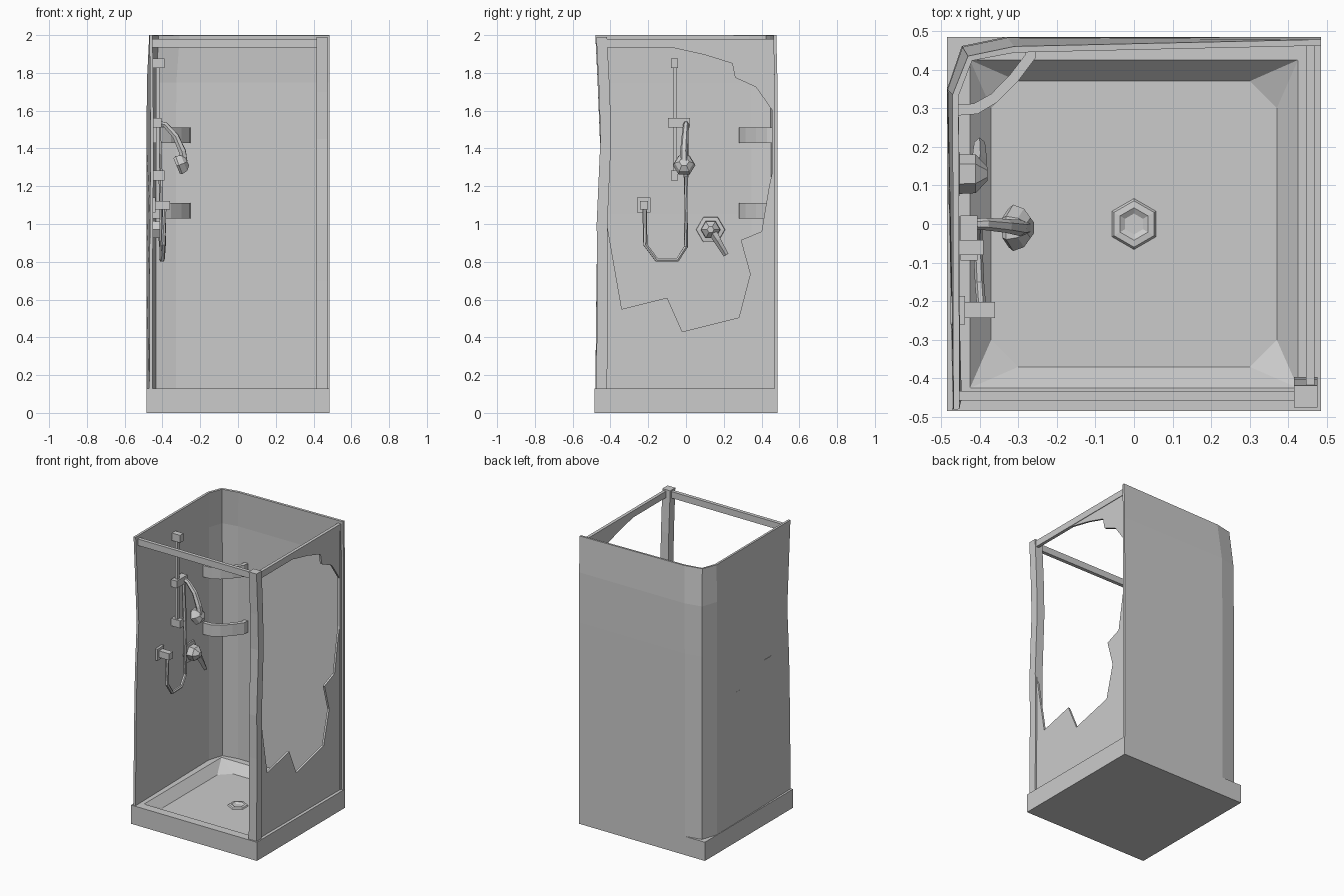
import bpy, bmesh, math
from mathutils import Vector

if "Cube" in bpy.data.objects:
    bpy.data.objects.remove(bpy.data.objects["Cube"], do_unlink=True)

grey = bpy.data.materials.new("plain_grey")
grey.use_nodes = True
grey.diffuse_color = (0.6, 0.6, 0.6, 1)
grey.node_tree.nodes["Principled BSDF"].inputs["Base Color"].default_value = (0.6, 0.6, 0.6, 1)


def finish(name, bm, fix=True):
    if fix:
        bmesh.ops.recalc_face_normals(bm, faces=bm.faces)
    mesh = bpy.data.meshes.new(name)
    bm.to_mesh(mesh)
    bm.free()
    mesh.materials.append(grey)
    obj = bpy.data.objects.new(name, mesh)
    bpy.context.scene.collection.objects.link(obj)
    return obj


def loft(name, rings, closed=False):
    """Skin rings of equal point count; cap both ends, or join last to first."""
    bm = bmesh.new()
    rows = [[bm.verts.new(p) for p in ring] for ring in rings]
    n = len(rows[0])
    pairs = list(zip(rows, rows[1:])) + ([(rows[-1], rows[0])] if closed else [])
    for a, b in pairs:
        for i in range(n):
            j = (i + 1) % n
            bm.faces.new((a[i], a[j], b[j], b[i]))
    if not closed:
        bm.faces.new(rows[0])
        bm.faces.new(rows[-1])
    return finish(name, bm)


def box(name, x, y, z):
    rect = [(x[0], y[0]), (x[1], y[0]), (x[1], y[1]), (x[0], y[1])]
    return loft(name, [[(px, py, h) for px, py in rect] for h in z])


def tube(name, path, radii, sides=6):
    pts = [Vector(p) for p in path]
    rings = []
    for i, p in enumerate(pts):
        d = pts[min(i + 1, len(pts) - 1)] - pts[max(i - 1, 0)]
        q = d.to_track_quat('Z', 'Y')
        rings.append([p + q @ Vector((radii[i] * math.cos(a), radii[i] * math.sin(a), 0))
                      for a in (math.tau * k / sides for k in range(sides))])
    return loft(name, rings)


def slab(name, outline, x, thick):
    return loft(name, [[(h, y, z) for y, z in outline] for h in (x, x + thick)])


# Tray with a sunken basin whose floor has cut corners
RIM, FLOOR = 0.13, 0.07
bm = bmesh.new()


def square(r, z):
    return [bm.verts.new((sx * r, sy * r, z)) for sx, sy in ((1, 1), (-1, 1), (-1, -1), (1, -1))]


base, top, lip = square(0.485, 0), square(0.485, RIM), square(0.425, RIM)
floor = []
for sx, sy in ((1, 1), (-1, 1), (-1, -1), (1, -1)):
    pair = [(sx * 0.37, sy * 0.3), (sx * 0.3, sy * 0.37)]
    floor += [bm.verts.new((*p, FLOOR)) for p in (pair if sx * sy > 0 else pair[::-1])]
bm.faces.new(base)
bm.faces.new(floor)
for i in range(4):
    j = (i + 1) % 4
    bm.faces.new((base[i], base[j], top[j], top[i]))
    bm.faces.new((top[i], top[j], lip[j], lip[i]))
    bm.faces.new((lip[i], floor[2 * i], floor[2 * i + 1]))
    bm.faces.new((lip[i], floor[2 * i + 1], floor[2 * j], lip[j]))
finish("shower_tray", bm)

# Drain ring with a funnel
drain = [(0.066, 0), (0.06, 0.008), (0.042, 0.01), (0.027, 0.001)]
loft("drain", [[(r * math.sin(math.tau * k / 6), r * math.cos(math.tau * k / 6), FLOOR + h)
                for k in range(6)] for r, h in drain], closed=True)

# Battered left and back walls in one sheet, with a faceted corner
low = [(-0.47, -0.48), (-0.484, 0.35), (-0.446, 0.461), (-0.33, 0.485), (0.484, 0.485)]
high = [(-0.468, -0.48), (-0.47, 0.335), (-0.43, 0.435), (-0.31, 0.46), (0.484, 0.478)]
levels = [(0.12, 0, 0), (0.7, 0, 0.006), (1.05, 0, 0.012), (1.4, 0, 0.026),
          (1.75, 0.1, 0.012), (2.0, 1, 0)]      # height, lean, dent of the front edge
bm = bmesh.new()
rows = []
for z, lean, dent in levels:
    row = []
    for i, (a, b) in enumerate(zip(low, high)):
        p = Vector(a).lerp(Vector(b), lean)
        if i == 0:
            p += Vector((dent * 0.3, dent))
        row.append(bm.verts.new((p.x, p.y, z)))
    rows.append(row)
for a, b in zip(rows, rows[1:]):
    for i in range(len(low) - 1):
        bm.faces.new((a[i], b[i], b[i + 1], a[i + 1]))
walls = finish("walls", bm, fix=False)
solid = walls.modifiers.new("thickness", 'SOLIDIFY')
solid.thickness = 0.016
solid.offset = -1

# Bent front post
post = [(RIM, 0), (0.7, 0.006), (1.0, 0.002), (1.45, 0.022), (1.7, 0.015), (1.99, 0)]
loft("front_post", [[(0.415, -0.475 + s, z), (0.475, -0.475 + s, z),
                     (0.475, -0.418 + s, z), (0.415, -0.418 + s, z)] for z, s in post])

# Top rails
box("front_top_rail", (-0.465, 0.42), (-0.457, -0.432), (1.935, 1.98))
box("side_top_rail", (0.446, 0.468), (-0.42, 0.475), (1.935, 1.98))
box("side_back_rail", (0.446, 0.468), (0.455, 0.478), (RIM, 1.95))

# Shattered side panel: the lower remains and the upper shard
slab("panel_lower", [(-0.43, RIM), (0.465, RIM), (0.465, 1.31), (0.44, 1.2), (0.40, 0.96),
                     (0.29, 0.915), (0.34, 0.735), (0.28, 0.505), (-0.02, 0.43),
                     (-0.10, 0.61), (-0.34, 0.55), (-0.415, 0.98), (-0.43, 0.98)], 0.45, 0.014)
slab("panel_upper", [(-0.10, 1.94), (0.10, 1.895), (0.245, 1.85), (0.26, 1.775),
                     (0.37, 1.725), (0.465, 1.59), (0.465, 1.94)], 0.45, 0.014)

# Two corner shelf rails
outer = [(-0.47, 0.28), (-0.405, 0.285), (-0.355, 0.315), (-0.30, 0.37), (-0.255, 0.43), (-0.25, 0.472)]
inner = [(-0.47, 0.308), (-0.415, 0.312), (-0.37, 0.337), (-0.322, 0.386), (-0.282, 0.438), (-0.28, 0.472)]
for name, z in (("lower_shelf_rail", 1.03), ("upper_shelf_rail", 1.43)):
    loft(name, [[(*o, z), (*o, z + 0.08), (*i, z + 0.08), (*i, z)] for o, i in zip(outer, inner)])

# Riser bar, its brackets and the slider
box("riser_bar", (-0.435, -0.415), (-0.07, -0.05), (1.24, 1.86))
for name, z in (("upper_bracket", 1.825), ("lower_bracket", 1.23)):
    box(name, (-0.468, -0.39), (-0.08, -0.042), (z, z + 0.052))
box("slider", (-0.45, -0.405), (-0.095, 0.022), (1.51, 1.56))

# Hand shower: tapering arm and a faceted head
tube("shower_arm", [(-0.42, 0, 1.535), (-0.385, 0, 1.525), (-0.33, -0.005, 1.465),
                    (-0.295, -0.01, 1.385), (-0.285, -0.01, 1.33)],
     [0.013, 0.016, 0.018, 0.021, 0.02])
tube("shower_head", [(-0.268, -0.01, 1.33), (-0.285, -0.01, 1.322), (-0.313, -0.01, 1.312),
                     (-0.325, -0.01, 1.307)], [0.026, 0.05, 0.06, 0.05])

# Hose and wall outlet
tube("hose", [(-0.42, 0, 1.53), (-0.41, 0, 1.25), (-0.405, 0, 0.88), (-0.405, -0.045, 0.81),
              (-0.4, -0.155, 0.81), (-0.395, -0.215, 0.89), (-0.39, -0.22, 1.1)], [0.012] * 7)
box("outlet_plate", (-0.475, -0.438), (-0.26, -0.187), (1.06, 1.14))
box("outlet_body", (-0.44, -0.36), (-0.243, -0.202), (1.077, 1.123))

# Mixer valve with its lever
tube("mixer", [(x, 0.13, 0.97) for x in (-0.48, -0.455, -0.452, -0.41, -0.38)],
     [0.08, 0.075, 0.052, 0.05, 0.018])
tube("mixer_lever", [(-0.41, 0.13, 0.975), (-0.4, 0.165, 0.915), (-0.4, 0.212, 0.835)],
     [0.024, 0.02, 0.014], 4)
